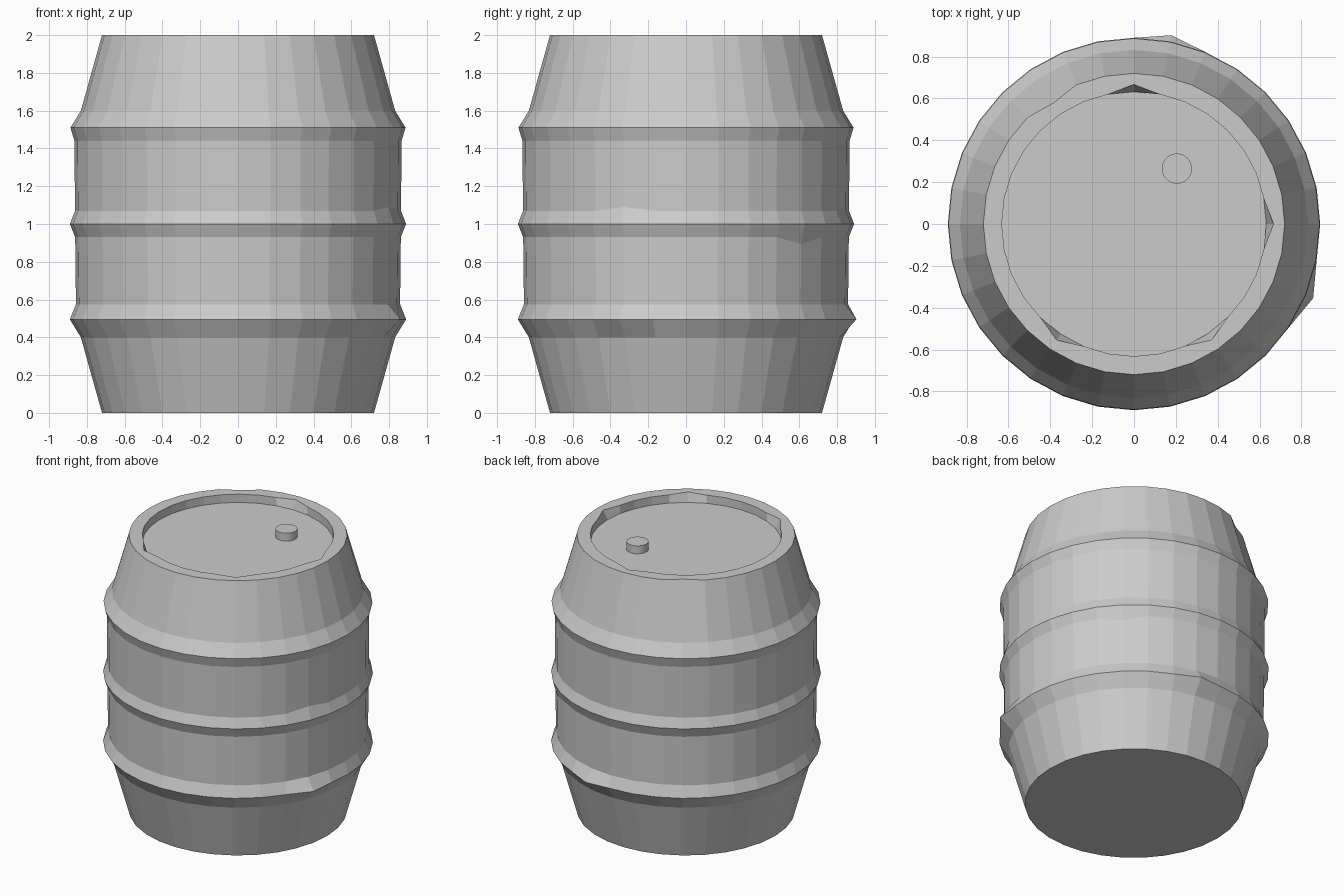
import bpy, bmesh
from math import sin, cos, pi

if "Cube" in bpy.data.objects:
    bpy.data.objects.remove(bpy.data.objects["Cube"])

SIDES = 32


def lathe(name, profile, sides, center=(0, 0), dents=None):
    """Spin a (radius, z) profile into a closed flat-shaded solid.
    dents maps (profile index, side index) to a replacement (radius, z)."""
    dents = dents or {}
    bm = bmesh.new()
    rings = []
    for i in range(len(profile)):
        ring = []
        for k in range(sides):
            r, z = dents.get((i, k), profile[i])
            a = 2 * pi * k / sides
            ring.append(bm.verts.new((center[0] + r * cos(a), center[1] + r * sin(a), z)))
        rings.append(ring)
    for low, high in zip(rings, rings[1:]):
        for k in range(sides):
            n = (k + 1) % sides
            bm.faces.new((low[k], low[n], high[n], high[k]))
    bm.faces.new(rings[0][::-1])
    bm.faces.new(rings[-1])
    mesh = bpy.data.meshes.new(name)
    bm.to_mesh(mesh)
    bm.free()
    obj = bpy.data.objects.new(name, mesh)
    bpy.context.collection.objects.link(obj)
    return obj


# Barrel wall with three raised hoops, top rim and recessed lid
profile = [(0.72, 0), (0.832, 0.40), (0.89, 0.495), (0.858, 0.575),
           (0.862, 0.93), (0.89, 1.0), (0.863, 1.07),
           (0.866, 1.44), (0.887, 1.51), (0.832, 1.60),
           (0.72, 2.0), (0.632, 2.0), (0.632, 1.94)]

# Worn and knocked spots on the hoops and rim
dents = {(2, 7): (0.92, 0.495), (2, 30): (0.927, 0.495),
         (4, 4): (0.862, 0.895), (6, 30): (0.863, 1.09),
         (10, 11): (0.695, 2.0)}
for k in (0, 8, 21, 27):
    dents[(11, k)] = (0.667, 2.0)

lathe("barrel_body", profile, SIDES, dents=dents)

# Bung plug on the lid
lathe("bung", [(0.072, 1.93), (0.072, 1.998)], SIDES, center=(0.205, 0.265))
